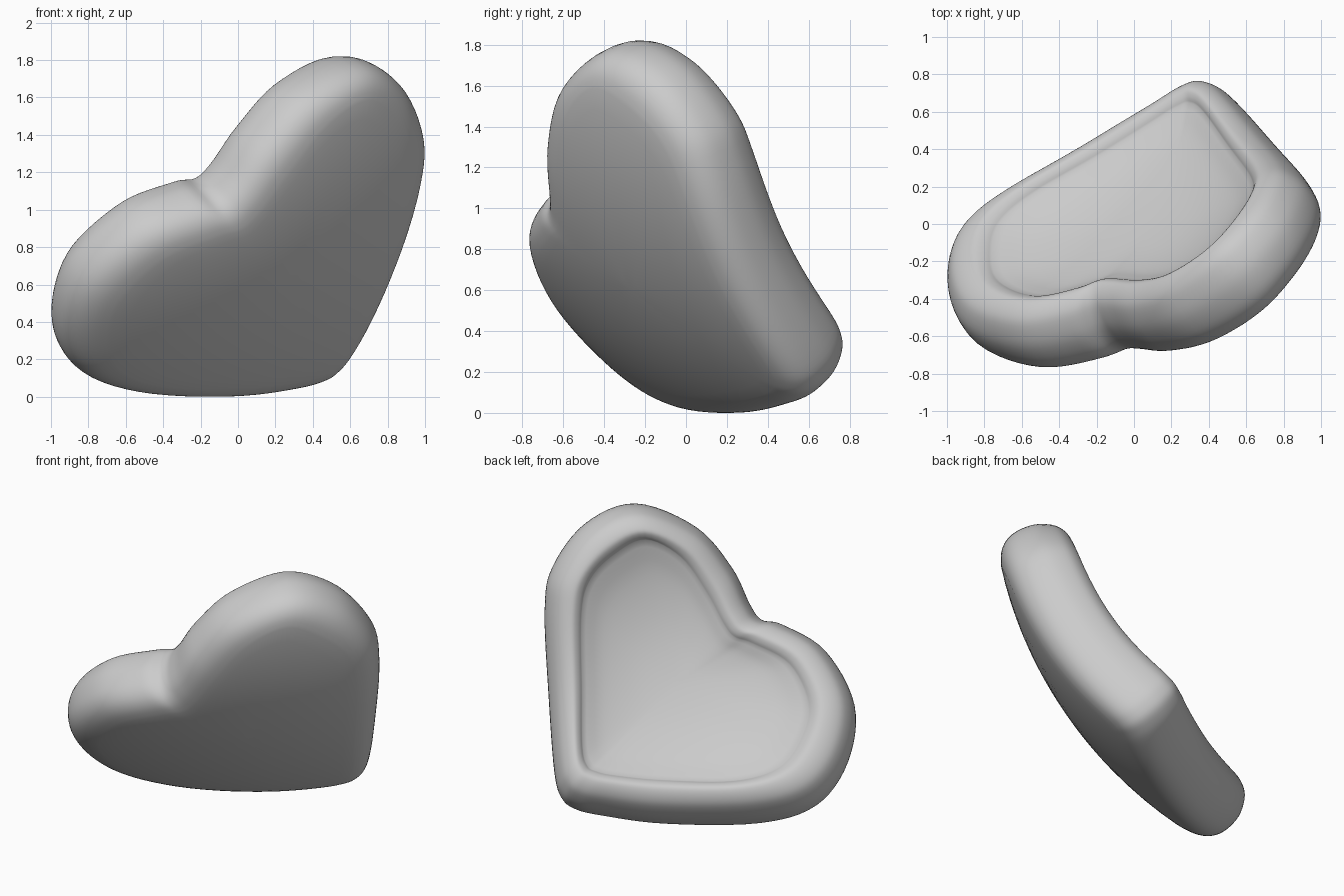
import bpy
import bmesh
from mathutils import Vector

cube = bpy.data.objects.get("Cube")
if cube:
    bpy.data.objects.remove(cube, do_unlink=True)

# Heart outline in the dish plane, each with its matching floor-edge point
OUTLINE = [
    (-.80, -.72, -.66, -.60), (-.84, -.56, -.69, -.47), (-.865, -.08, -.69, -.08),
    (-.88, .43, -.69, .43), (-.83, .69, -.63, .66), (-.62, .96, -.47, .82),
    (-.30, 1.08, -.27, .91), (.07, .94, -.04, .79), (.29, .69, .13, .55),
    (.40, .46, .24, .34), (.47, .365, .31, .25), (.60, .33, .43, .20),
    (.86, .16, .67, .05), (1.03, -.18, .79, -.22), (.98, -.53, .74, -.45),
    (.78, -.79, .59, -.65), (.43, -.89, .30, -.73), (-.16, -.885, -.16, -.71),
    (-.55, -.83, -.48, -.67), (-.715, -.79, -.60, -.64),
]
# Wall section: inset (0 outer edge, 1 floor edge, 2 centre) and height
SECTION = [
    (2, -.26), (1.4, -.26), (1, -.255), (.6, -.235), (.3, -.19), (.1, -.115), (0, 0),
    (.1, .11), (.3, .17), (.6, .205), (.85, .195), (1.05, .165), (1.25, .135),
    (1.6, .115), (2, .11),
]
CENTRE = Vector((-.08, -.05))
RIGHT = Vector((-.8, -.6, 0))
UP = Vector((.3, -.4, .866))
FACING = Vector((-.52, .693, .5))


def smooth_path(points, steps, closed):
    """Interpolating spline through the points."""
    pts = [Vector(p) for p in points]
    count = len(pts)

    def pick(i):
        return pts[i % count] if closed else pts[max(0, min(count - 1, i))]

    path = []
    for i in range(count if closed else count - 1):
        a, b, c, d = (pick(i + k) for k in (-1, 0, 1, 2))
        for s in range(steps):
            t = s / steps
            path.append(b + (c - a) * (t / 2) + (a * 2 - b * 5 + c * 4 - d) * (t * t / 2)
                        + (b * 3 - a - c * 3 + d) * (t ** 3 / 2))
    if not closed:
        path.append(pts[-1])
    return path


def place(column, inset, height):
    """Point offset square to the bowed dish, in its leaning pose."""
    outer, inner = Vector(column[:2]), Vector(column[2:])
    if inset < 1:
        flat = outer.lerp(inner, inset)
    else:
        flat = inner.lerp(CENTRE, min(inset - 1, 1))
    s = (flat.x - flat.y) * .707
    t = (flat.x + flat.y) * .707
    bow = -.25 + .07 * s - .01 * t + .2 * s * s + .14 * t * t - .06 * s * t
    slope_s = .07 + .4 * s - .06 * t
    slope_t = -.01 + .28 * t - .06 * s
    normal = Vector((-(slope_s + slope_t) * .707, (slope_s - slope_t) * .707, 1)).normalized()
    local = Vector((flat.x, flat.y, bow)) + normal * height
    return RIGHT * local.x + UP * local.y + FACING * local.z


# Dish body
columns = smooth_path(OUTLINE, 6, True)
section = smooth_path(SECTION, 4, False)
bm = bmesh.new()
rings = [[bm.verts.new(place(c, f, h)) for c in columns] for f, h in section]
for low, high in zip(rings, rings[1:]):
    for i in range(len(columns)):
        j = (i + 1) % len(columns)
        bm.faces.new((low[i], low[j], high[j], high[i]))
bmesh.ops.remove_doubles(bm, verts=bm.verts, dist=.0005)
bmesh.ops.recalc_face_normals(bm, faces=bm.faces)

# Centre it and stand it on the floor
lows = [min(v.co[k] for v in bm.verts) for k in range(3)]
highs = [max(v.co[k] for v in bm.verts) for k in range(3)]
shift = Vector((-(lows[0] + highs[0]) / 2, -(lows[1] + highs[1]) / 2, -lows[2]))
bmesh.ops.translate(bm, verts=bm.verts, vec=shift)

mesh = bpy.data.meshes.new("heart_dish")
bm.to_mesh(mesh)
bm.free()
mesh.shade_smooth()
dish = bpy.data.objects.new("heart_dish", mesh)
bpy.context.collection.objects.link(dish)

# Plain grey
grey = bpy.data.materials.new("plain_grey")
grey.use_nodes = True
colour = (.6, .6, .6, 1)
grey.diffuse_color = colour
grey.node_tree.nodes["Principled BSDF"].inputs["Base Color"].default_value = colour
mesh.materials.append(grey)
